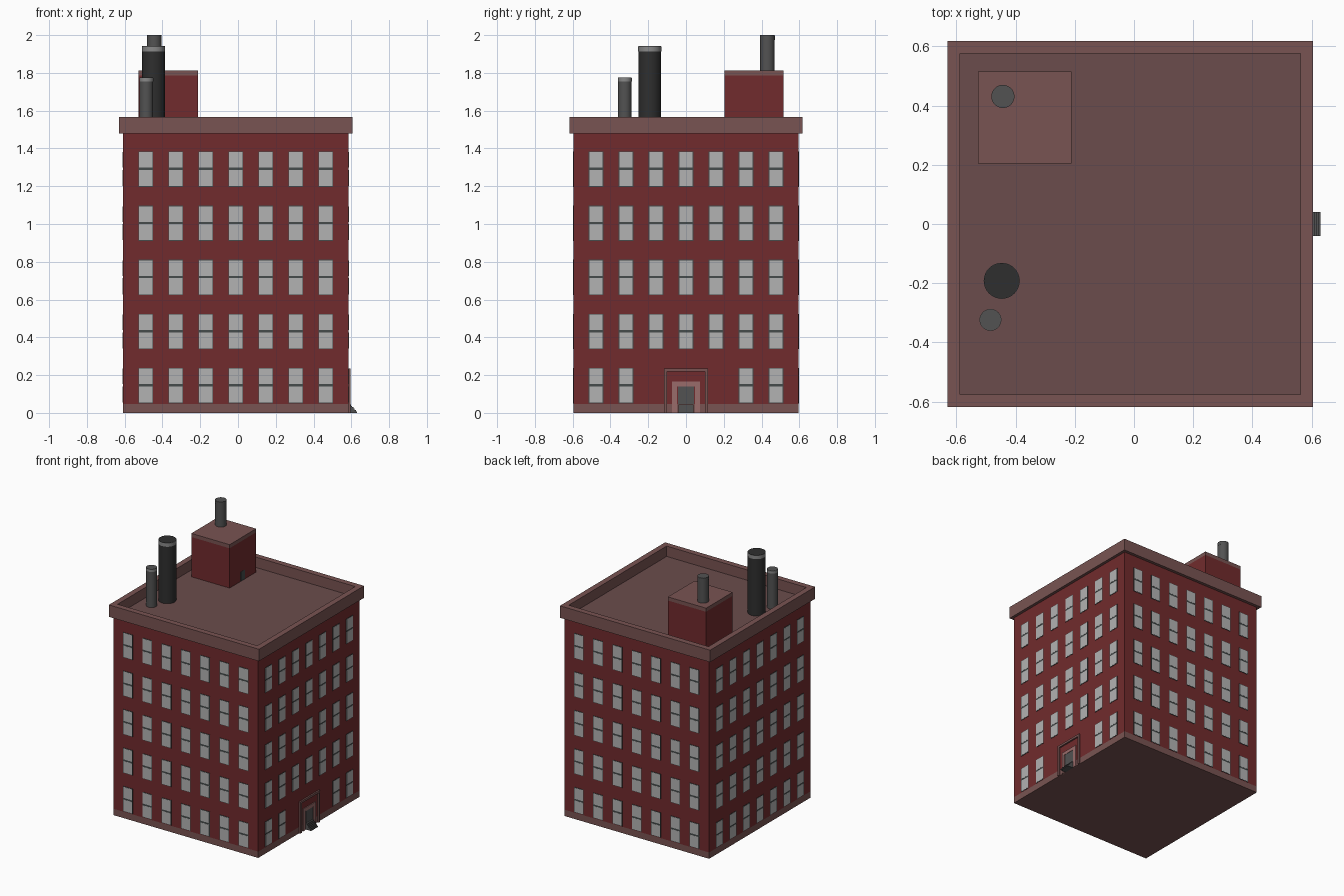
import bpy, bmesh, math
from mathutils import Matrix, Vector

if "Cube" in bpy.data.objects:
    bpy.data.objects.remove(bpy.data.objects["Cube"])

CX, H = -0.012, 0.596           # body centre in x, half width
Z_BASE, Z_WALL, Z_TOP, Z_ROOF = 0.047, 1.478, 1.567, 1.49


def material(name, r, g, b):
    m = bpy.data.materials.new(name)
    m.diffuse_color = (r, g, b, 1)
    m.use_nodes = True
    m.node_tree.nodes["Principled BSDF"].inputs["Base Color"].default_value = m.diffuse_color
    return m


BRICK = material("brick", 0.165, 0.024, 0.026)
STONE = material("brownstone", 0.19, 0.088, 0.085)
ROOF = material("roof", 0.145, 0.073, 0.072)
TRIM = material("light_trim", 0.32, 0.15, 0.145)
GLASS = material("glass", 0.45, 0.45, 0.45)
FRAME = material("window_frame", 0.06, 0.07, 0.07)
GREY = material("grey_metal", 0.085, 0.085, 0.085)
DARK = material("dark_metal", 0.028, 0.028, 0.028)
BAND = material("pale_band", 0.25, 0.25, 0.25)


def finish(name, bm, *mats, matrix=None):
    me = bpy.data.meshes.new(name)
    if matrix:
        bm.transform(matrix)
    bmesh.ops.recalc_face_normals(bm, faces=bm.faces[:])
    bm.to_mesh(me)
    bm.free()
    for m in mats:
        me.materials.append(m)
    ob = bpy.data.objects.new(name, me)
    bpy.context.collection.objects.link(ob)
    return ob


def add_box(bm, x0, x1, y0, y1, z0, z1):
    c = Vector(((x0 + x1) / 2, (y0 + y1) / 2, (z0 + z1) / 2))
    size = Matrix.Diagonal((x1 - x0, y1 - y0, z1 - z0, 1))
    bmesh.ops.create_cube(bm, size=1, matrix=Matrix.Translation(c) @ size)


def boxes(name, mat, dims, matrix=None):
    bm = bmesh.new()
    for d in dims:
        add_box(bm, *d)
    return finish(name, bm, mat, matrix=matrix)


def side(k):
    """Turn a front-wall layout to wall k (0 front, 1 right, 2 back, 3 left)."""
    return Matrix.Translation((CX, 0, 0)) @ Matrix.Rotation(k * math.pi / 2, 4, 'Z')


def panel(u0, u1, z0, z1, out):
    """Box lying on the front wall, standing out by the given depth."""
    return (u0, u1, -H - out, -H + 0.01, z0, z1)


def pipe(name, mat, x, y, r, z0, z1):
    bm = bmesh.new()
    bmesh.ops.create_cone(bm, cap_ends=True, segments=32, radius1=r, radius2=r, depth=z1 - z0,
                          matrix=Matrix.Translation((x, y, (z0 + z1) / 2)))
    for f in bm.faces:
        f.smooth = len(f.verts) == 4
    for e in bm.edges:
        e.smooth = all(len(f.verts) == 4 for f in e.link_faces)
    return finish(name, bm, mat)


# main block and plinth
boxes("brick_walls", BRICK, [(CX - H, CX + H, -H, H, Z_BASE, Z_WALL + 0.005)])
boxes("stone_plinth", STONE, [(CX - H, CX + H, -H, H, 0, Z_BASE)])

# cornice with sunken roof
bm = bmesh.new()
C = 0.618
add_box(bm, CX - C - 0.001, CX + C - 0.001, -C, C, Z_WALL, Z_TOP)
top = max(bm.faces, key=lambda f: f.calc_center_median().z)
bmesh.ops.inset_individual(bm, faces=[top], thickness=0.06)
pit = bmesh.ops.extrude_discrete_faces(bm, faces=[top])["faces"][0]
pit.material_index = 1
for v in pit.verts:
    v.co.z = Z_ROOF
finish("cornice_and_roof", bm, STONE, ROOF)

# sash windows on all four walls
STEP, W, WH = 0.1588, 0.0395, 0.187
for k, label in enumerate(("front", "right", "back", "left")):
    frames, panes = [], []
    for row in range(5):
        z = 0.051 + row * 0.2865
        for col in range(-3, 4):
            if k == 1 and row == 0 and abs(col) < 2:
                continue            # room for the entrance
            u = col * STEP
            frames.append(panel(u - W, u + W, z, z + WH, 0.002))
            panes.append(panel(u - W + 0.004, u + W - 0.004, z + 0.004, z + 0.089, 0.003))
            panes.append(panel(u - W + 0.004, u + W - 0.004, z + 0.101, z + WH - 0.004, 0.003))
    boxes(label + "_window_frames", FRAME, frames, side(k))
    boxes(label + "_window_panes", GLASS, panes, side(k))


# entrance on the right wall: two nested surrounds, door and steps
def surround(w, t, z, out):
    return [panel(-w, -w + t, 0.0, z, out), panel(w - t, w, 0.0, z, out),
            panel(-w + t, w - t, z - t, z, out)]


boxes("entrance_surround", STONE, surround(0.116, 0.016, 0.236, 0.011), side(1))
boxes("door_surround", TRIM, surround(0.074, 0.026, 0.165, 0.006), side(1))
boxes("entrance_door", GREY, [panel(-0.042, 0.042, Z_BASE, 0.143, 0.004)], side(1))
N = 6
boxes("entrance_steps", GREY,
      [panel(-0.04, 0.04, i * 0.045 / N, (i + 1) * 0.045 / N, 0.046 - i * 0.0065)
       for i in range(N)], side(1))

# stair house on the roof
boxes("stair_house", BRICK, [(-0.527, -0.212, 0.204, 0.516, Z_ROOF, 1.786)])
boxes("stair_house_cap", STONE, [(-0.527, -0.212, 0.204, 0.516, 1.786, 1.813)])
boxes("stair_house_door", FRAME, [(-0.25, -0.211, 0.335, 0.385, Z_ROOF, 1.56)])

# chimneys with pale bands at the rim
for name, mat, x, y, r, z0, z1, band in (
        ("large_chimney", DARK, -0.447, -0.192, 0.06, Z_ROOF, 1.942, 0.028),
        ("small_chimney", GREY, -0.485, -0.324, 0.036, Z_ROOF, 1.775, 0.02),
        ("stair_house_chimney", GREY, -0.443, 0.431, 0.038, 1.813, 2.0, 0.025)):
    pipe(name, mat, x, y, r, z0, z1)
    rim = BAND if name != "stair_house_chimney" else GREY
    pipe(name + "_band", rim, x, y, r + 0.001, z1 - band, z1 - 0.001)
